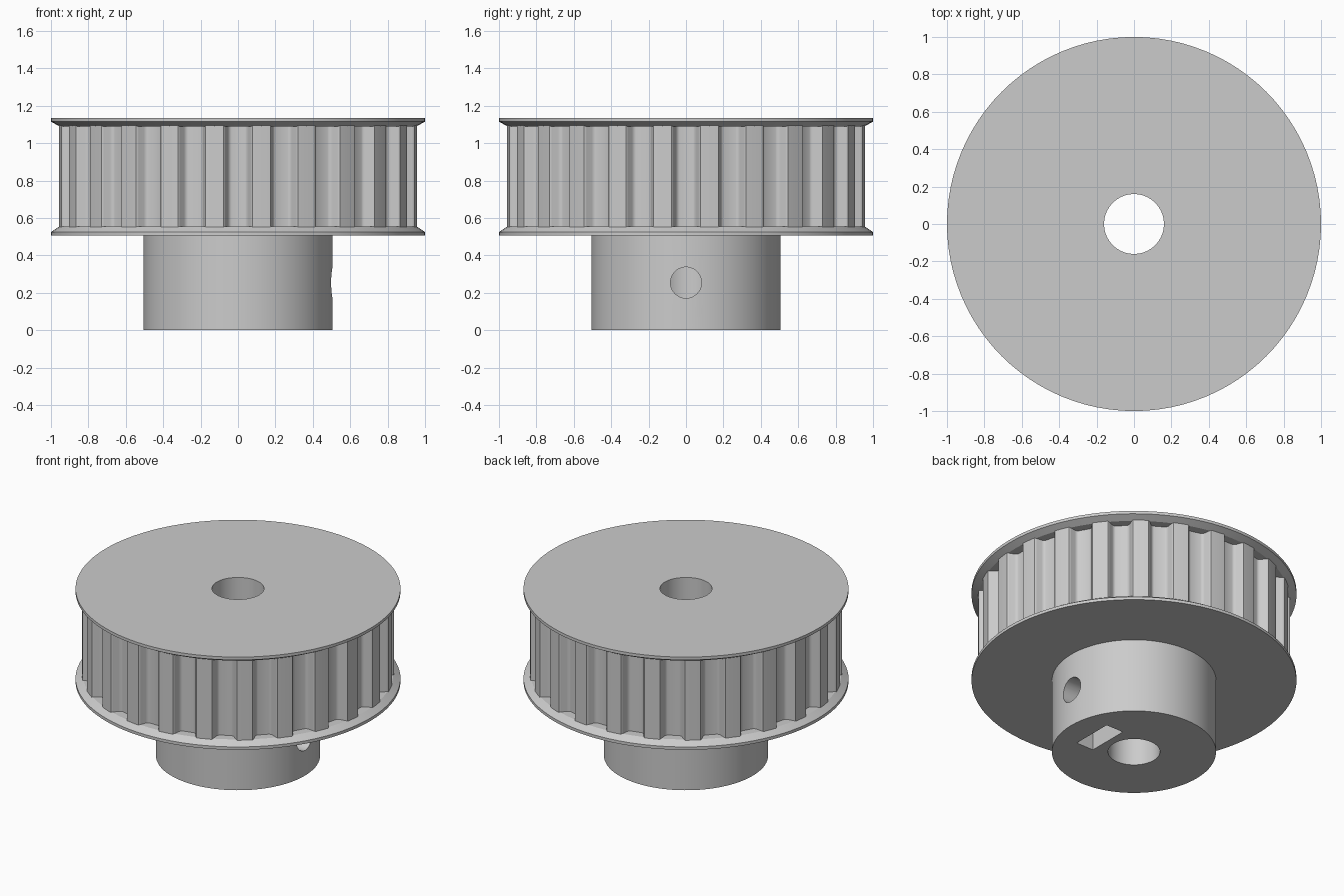
import bpy
import bmesh
from math import cos, sin, pi, radians, atan2, hypot
from mathutils import Vector

default = bpy.data.objects.get("Cube")
if default:
    bpy.data.objects.remove(default, do_unlink=True)

TEETH = 24
SEGMENTS = 96
BORE, HUB, BODY, FLANGE = 0.16, 0.505, 0.96, 1.0
HUB_TOP, BODY_LOW, BODY_HIGH, TOP = 0.505, 0.555, 1.09, 1.135
RIM = 0.02
SCREW_Z = 0.254

metal = bpy.data.materials.new("plain_grey")
metal.use_nodes = True
grey = (0.6, 0.6, 0.6, 1)
metal.diffuse_color = grey
metal.node_tree.nodes["Principled BSDF"].inputs["Base Color"].default_value = grey


def finish(name, bm):
    bmesh.ops.recalc_face_normals(bm, faces=bm.faces)
    mesh = bpy.data.meshes.new(name)
    bm.to_mesh(mesh)
    bm.free()
    mesh.materials.append(metal)
    obj = bpy.data.objects.new(name, mesh)
    bpy.context.collection.objects.link(obj)
    return obj


def circle(radius, z, count=SEGMENTS):
    return [Vector((radius * cos(2 * pi * i / count), radius * sin(2 * pi * i / count), z))
            for i in range(count)]


def ring_solid(name, loops):
    """Bridge equal loops into a closed ring."""
    bm = bmesh.new()
    rows = [[bm.verts.new(p) for p in loop] for loop in loops]
    n = len(rows[0])
    for a, b in zip(rows, rows[1:] + rows[:1]):
        for i in range(n):
            j = (i + 1) % n
            bm.faces.new((a[i], a[j], b[j], b[i]))
    return finish(name, bm)


def lathe(name, profile):
    return ring_solid(name, [circle(r, z) for r, z in profile])


def prism(name, outline, x0, x1):
    """Extrude a y-z outline along x."""
    bm = bmesh.new()
    face = bm.faces.new([bm.verts.new((x0, y, z)) for y, z in outline])
    out = bmesh.ops.extrude_face_region(bm, geom=[face])
    verts = [v for v in out["geom"] if isinstance(v, bmesh.types.BMVert)]
    bmesh.ops.translate(bm, verts=verts, vec=(x1 - x0, 0, 0))
    return finish(name, bm)


def cut(target, cutter):
    cutter.hide_render = True
    mod = target.modifiers.new("cut", "BOOLEAN")
    mod.operation = "DIFFERENCE"
    mod.solver = "EXACT"
    mod.object = cutter
    bpy.context.view_layer.objects.active = target
    bpy.ops.object.modifier_apply(modifier=mod.name)
    bpy.data.objects.remove(cutter, do_unlink=True)


# Hub with a set screw hole and a captive nut slot
hub = lathe("hub", [(BORE, 0), (HUB, 0), (HUB, HUB_TOP), (BORE, HUB_TOP)])
screw = [(0.083 * cos(2 * pi * i / 40), SCREW_Z + 0.083 * sin(2 * pi * i / 40)) for i in range(40)]
cut(hub, prism("screw_cutter", screw, 0.05, 0.7))
half, point = 0.143, 0.165
nut = [(-half, -0.1), (half, -0.1), (half, SCREW_Z + point / 2),
       (0, SCREW_Z + point), (-half, SCREW_Z + point / 2)]
cut(hub, prism("nut_cutter", nut, 0.21, 0.34))

# Toothed drum: rounded trapezoid grooves, as half width and depth
half_groove = [(0.086, 0), (0.077, 0.003), (0.071, 0.008), (0.067, 0.014),
               (0.054, 0.047), (0.048, 0.055), (0.041, 0.06), (0.034, 0.062)]
groove = [(-w, d) for w, d in half_groove] + [(w, d) for w, d in reversed(half_groove)]
outline = []
for t in range(TEETH):
    middle = 2 * pi * t / TEETH
    for w, d in groove:
        # lips sit on the drum circle, the rest is measured inward
        r, a = hypot(BODY - d, w * (1 - d)), middle + atan2(w, BODY - d)
        r = min(r, BODY)
        outline.append(Vector((r * cos(a), r * sin(a), 0)))
    a = middle + pi / TEETH
    outline.append(Vector((BODY * cos(a), BODY * sin(a), 0)))
low, high = Vector((0, 0, HUB_TOP + RIM)), Vector((0, 0, TOP - RIM))
count = len(outline)
ring_solid("toothed_drum", [circle(BORE, low.z, count), [p + low for p in outline],
                            [p + high for p in outline], circle(BORE, high.z, count)])

# Flanges with bevelled inner faces
lathe("lower_flange", [(BORE, HUB_TOP), (FLANGE, HUB_TOP), (FLANGE, HUB_TOP + RIM),
                       (BODY - 0.005, BODY_LOW), (BORE, BODY_LOW)])
lathe("upper_flange", [(BORE, BODY_HIGH), (BODY - 0.005, BODY_HIGH), (FLANGE, TOP - RIM),
                       (FLANGE, TOP), (BORE, TOP)])

# Smooth round walls, keep edges crisp
for obj in bpy.context.collection.objects:
    if obj.type == "MESH" and metal.name in obj.data.materials:
        bpy.ops.object.select_all(action="DESELECT")
        obj.select_set(True)
        bpy.context.view_layer.objects.active = obj
        bpy.ops.object.shade_smooth_by_angle(angle=radians(25))
